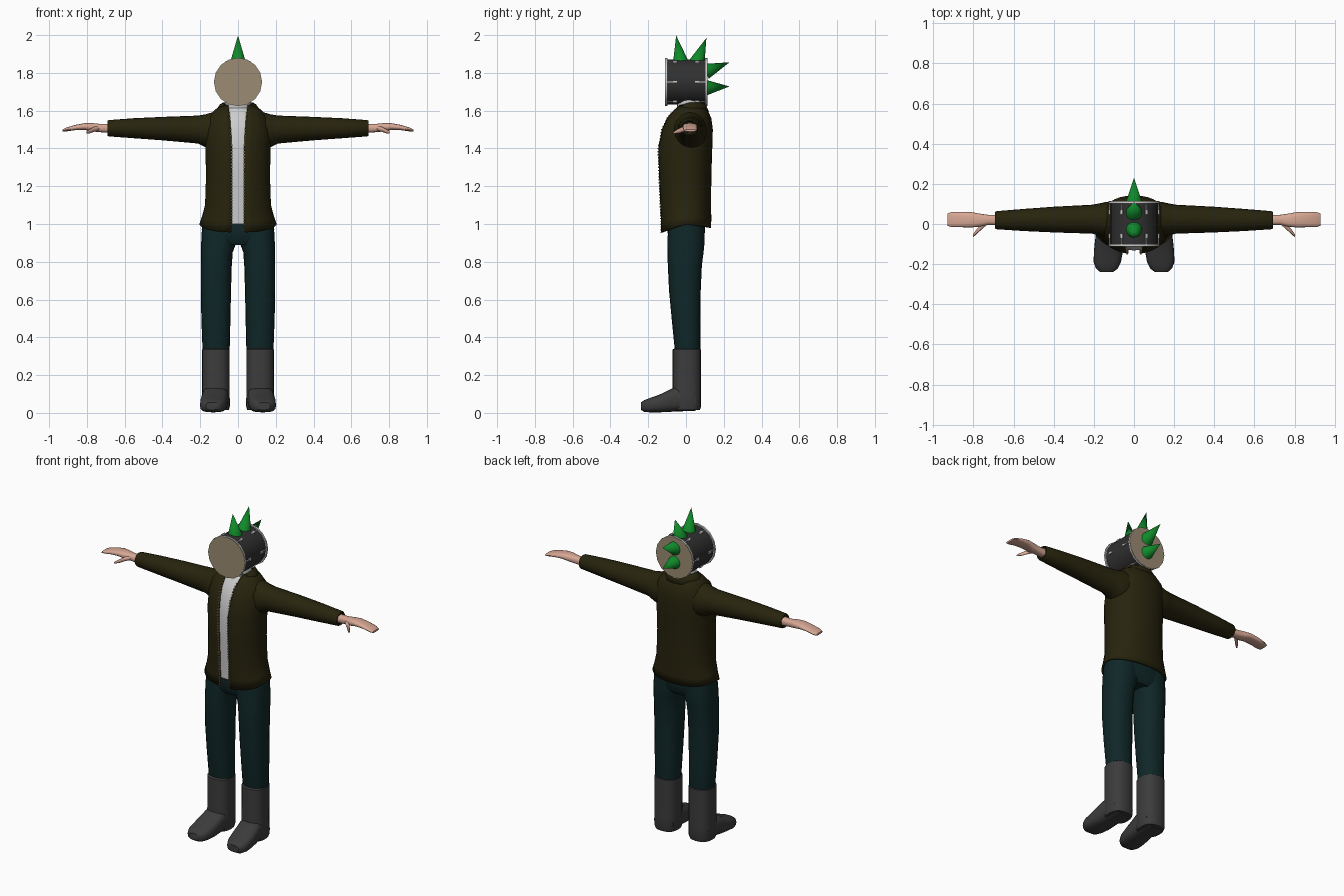
import bpy, bmesh
from math import sin, cos, asin, pi, tau, radians
from mathutils import Vector, Matrix

if "Cube" in bpy.data.objects:
    bpy.data.objects.remove(bpy.data.objects["Cube"])


def material(name, r, g, b):
    m = bpy.data.materials.new(name)
    m.use_nodes = True
    m.diffuse_color = (r, g, b, 1)
    bsdf = m.node_tree.nodes["Principled BSDF"]
    bsdf.inputs["Base Color"].default_value = (r, g, b, 1)
    bsdf.inputs["Roughness"].default_value = 0.8
    return m


OLIVE = material("olive jacket", 0.020, 0.017, 0.004)
TEAL = material("dark teal trousers", 0.005, 0.020, 0.021)
BOOT = material("grey boots", 0.045, 0.045, 0.045)
SHELL = material("charcoal shell", 0.030, 0.030, 0.030)
TAN = material("tan drumhead", 0.33, 0.26, 0.17)
GREEN = material("green spikes", 0.005, 0.25, 0.022)
SKIN = material("skin", 0.68, 0.39, 0.30)
WHITE = material("white", 0.60, 0.60, 0.60)
BRASS = material("brass zip", 0.30, 0.23, 0.13)


def finish(name, bm, mat, angle=40):
    bmesh.ops.recalc_face_normals(bm, faces=bm.faces)
    mesh = bpy.data.meshes.new(name)
    bm.to_mesh(mesh)
    bm.free()
    mesh.materials.append(mat)
    ob = bpy.data.objects.new(name, mesh)
    bpy.context.collection.objects.link(ob)
    bpy.ops.object.select_all(action='DESELECT')
    ob.select_set(True)
    bpy.context.view_layer.objects.active = ob
    bpy.ops.object.shade_smooth_by_angle(angle=radians(angle))
    return ob


def spow(v, e):
    return abs(v) ** e * (1 if v >= 0 else -1)


def ring(center, plane, ru, rv, n=20, p=2.0, gap=0, front=0, back=0):
    """Superellipse; a gap leaves it open at the front, front/back lower its z."""
    start = asin((gap / ru) ** (p / 2)) if gap else 0
    count = n + 1 if gap else n
    u, v = "xyz".index(plane[0]), "xyz".index(plane[1])
    pts = []
    for i in range(count):
        a = start + (tau - 2 * start) * i / n
        co = Vector(center)
        co[u] += ru * spow(sin(a), 2 / p)
        co[v] -= rv * spow(cos(a), 2 / p)
        co.z -= front * max(0, cos(a)) + back * max(0, -cos(a))
        pts.append(co)
    return pts


def loft(name, rings, mat, closed=True, angle=40):
    bm = bmesh.new()
    rows = [[bm.verts.new(c) for c in r] for r in rings]
    n = len(rows[0])
    for a, b in zip(rows, rows[1:]):
        for i in range(n if closed else n - 1):
            j = (i + 1) % n
            bm.faces.new((a[i], a[j], b[j], b[i]))
    if closed:
        bm.faces.new(rows[0])
        bm.faces.new(rows[-1])
    return finish(name, bm, mat, angle)


def thicken(ob, t):
    m = ob.modifiers.new("thickness", 'SOLIDIFY')
    m.thickness, m.offset = t, 0


# Jacket body: z, half width, y centre, half depth, half opening
BODY = [(1.0, .200, .000, .128, .032), (1.04, .186, .000, .129, .032),
        (1.1, .170, -.002, .130, .032), (1.25, .165, -.005, .134, .032),
        (1.4, .168, -.005, .139, .033), (1.5, .168, .006, .131, .038),
        (1.56, .155, .015, .114, .043), (1.6, .120, .022, .088, .048),
        (1.625, .085, .022, .065, .052)]
rings = []
for k, (z, rx, yc, ry, gap) in enumerate(BODY):
    drop = (1, .6, .2)[k] if k < 3 else 0
    rings.append(ring((0, yc, z), "xy", rx, ry, 32, 2.2, gap, .045 * drop, .02 * drop))
jacket = loft("jacket_body", rings, OLIVE, closed=False)
thicken(jacket, .01)

# Zip teeth follow both front edges
bm = bmesh.new()
for row, nxt in zip(rings, rings[1:-1]):
    for e in (0, -1):
        a, b = row[e], nxt[e]
        steps = max(1, round((b - a).length / .016))
        for i in range(steps):
            c = a.lerp(b, i / steps) + Vector((0, -.005, 0))
            bmesh.ops.create_cube(bm, size=.007, matrix=Matrix.Translation(c))
finish("zip_teeth", bm, BRASS)

# Folded collar
collar = loft("collar", [
    ring((0, .02, 1.605), "xy", .080, .066, 24, 2, .052, .01),
    ring((0, .02, 1.640), "xy", .080, .070, 24, 2, .052, .02),
    ring((0, .02, 1.632), "xy", .092, .080, 24, 2, .052, .025),
    ring((0, .02, 1.595), "xy", .118, .098, 24, 2, .056, .03)], OLIVE, closed=False)
thicken(collar, .008)

# Shirt with a high neck
shirt = [ring((0, yc, z), "xy", rx * .9, ry * .91, 28, 2.2)
         for z, rx, yc, ry, _ in BODY[:-1]]
shirt += [ring((0, .018, 1.615), "xy", .072, .064, 28),
          ring((0, .014, 1.66), "xy", .068, .062, 28)]
loft("shirt", shirt, WHITE)

# Hips
loft("trouser_hips", [ring((0, yc, z), "xy", rx, ry, 24, 2.5) for z, rx, yc, ry in
                      [(.89, .165, 0, .075), (.92, .190, 0, .096),
                       (.97, .192, .002, .099), (1.04, .170, .002, .100)]], TEAL)

for side, s in (("left", 1), ("right", -1)):
    # Sleeve: x, y, z, half depth, half height
    sleeve = [(.08, .020, 1.495, .085, .105), (.14, .022, 1.492, .088, .098),
              (.17, .023, 1.493, .080, .088), (.21, .024, 1.500, .072, .074),
              (.40, .022, 1.505, .064, .062), (.55, .020, 1.507, .055, .053),
              (.685, .019, 1.507, .045, .043), (.692, .019, 1.507, .041, .039),
              (.685, .019, 1.507, .035, .033)]
    loft(side + "_sleeve", [ring((s * x, y, z), "yz", a, b) for x, y, z, a, b in sleeve], OLIVE)

    # Hand and thumb
    hand = [(.66, .020, 1.506, .026, .025), (.73, .021, 1.508, .025, .022),
            (.77, .019, 1.512, .033, .022), (.81, .021, 1.516, .038, .018),
            (.86, .022, 1.511, .038, .014), (.91, .022, 1.500, .037, .010),
            (.928, .022, 1.495, .031, .006)]
    loft(side + "_hand", [ring((s * x, y, z), "yz", a, b, 16, 2.6) for x, y, z, a, b in hand], SKIN)
    thumb = [(.735, .010, 1.508, .016, .014), (.765, -.018, 1.500, .015, .013),
             (.785, -.040, 1.491, .012, .011), (.803, -.060, 1.485, .007, .006)]
    loft(side + "_thumb", [ring((s * x, y, z), "yz", a, b, 12) for x, y, z, a, b in thumb], SKIN)

    # Trouser leg: z, x, half width, y, half depth
    leg = [(.30, .115, .068, .008, .062), (.34, .116, .072, .008, .068),
           (.50, .117, .077, .000, .076), (.65, .117, .080, -.006, .084),
           (.78, .115, .082, -.006, .090), (.85, .112, .084, -.003, .096),
           (.89, .104, .091, .000, .097), (.93, .098, .096, .000, .097),
           (1.01, .094, .094, .002, .096)]
    loft(side + "_trouser_leg", [ring((s * x, y, z), "xy", a, b, 20, 2.3) for z, x, a, y, b in leg], TEAL)

    # Boot shaft and foot
    shaft = [(.34, .068, .068), (.335, .073, .075), (.2, .073, .075),
             (.1, .073, .076), (.035, .074, .076), (.015, .068, .070)]
    loft(side + "_boot_shaft", [ring((s * .117, .004, z), "xy", a, b, 20, 2.5) for z, a, b in shaft], BOOT)
    foot = [(.05, .117, .060, .066, .050), (-.05, .120, .074, .070, .066),
            (-.09, .124, .063, .071, .058), (-.14, .128, .050, .072, .047),
            (-.19, .133, .041, .068, .038), (-.222, .135, .036, .054, .031),
            (-.238, .136, .036, .034, .020)]
    loft(side + "_boot_foot", [ring((s * x, y, z), "xz", a, b, 20, 3) for y, x, z, a, b in foot], BOOT)

# Drum head: shell, two rims and two skins
ZC = 1.752


def drum_part(name, stations, mat):
    loft(name, [ring((0, y, ZC), "xz", r, r, 16) for y, r in stations], mat, angle=30)


drum_part("drum_shell", [(-.106, .120), (.108, .120)], SHELL)
for label, y0, d in (("front", -.099, -1), ("back", .101, 1)):
    drum_part(label + "_rim", [(y0, .120), (y0, .128), (y0 + d * .011, .128), (y0 + d * .011, .120)], WHITE)
    drum_part(label + "_skin", [(y0 + d * .008, .126), (y0 + d * .013, .126)], TAN)

# Tension lugs around the shell
bm = bmesh.new()
for k in range(6):
    turn = Matrix.Translation((0, 0, ZC)) @ Matrix.Rotation(pi / 6 + k * pi / 3, 4, 'Y')
    for e in (-1, 1):
        for y, size in ((.078, (.005, .045, .005)), (.058, (.013, .022, .010))):
            place = Matrix.Translation((0, e * y, .122)) @ Matrix.Diagonal((*size, 1))
            bmesh.ops.create_cube(bm, size=1, matrix=turn @ place)
finish("tension_lugs", bm, WHITE)

# Mohawk spikes: base and tip in the y-z plane
SPIKES = [(-.028, 1.855, -.052, 1.998), (.058, 1.855, .108, 1.985),
          (.105, 1.808, .230, 1.856), (.105, 1.722, .230, 1.728)]
for k, (y0, z0, y1, z1) in enumerate(SPIKES):
    base, tip = Vector((0, y0, z0)), Vector((0, y1, z1))
    axis = tip - base
    bm = bmesh.new()
    bmesh.ops.create_cone(bm, cap_ends=True, segments=16, radius1=.042, radius2=0, depth=axis.length,
                          matrix=Matrix.Translation((base + tip) / 2) @ axis.to_track_quat('Z', 'Y').to_matrix().to_4x4())
    finish(f"spike_{k + 1}", bm, GREEN)
